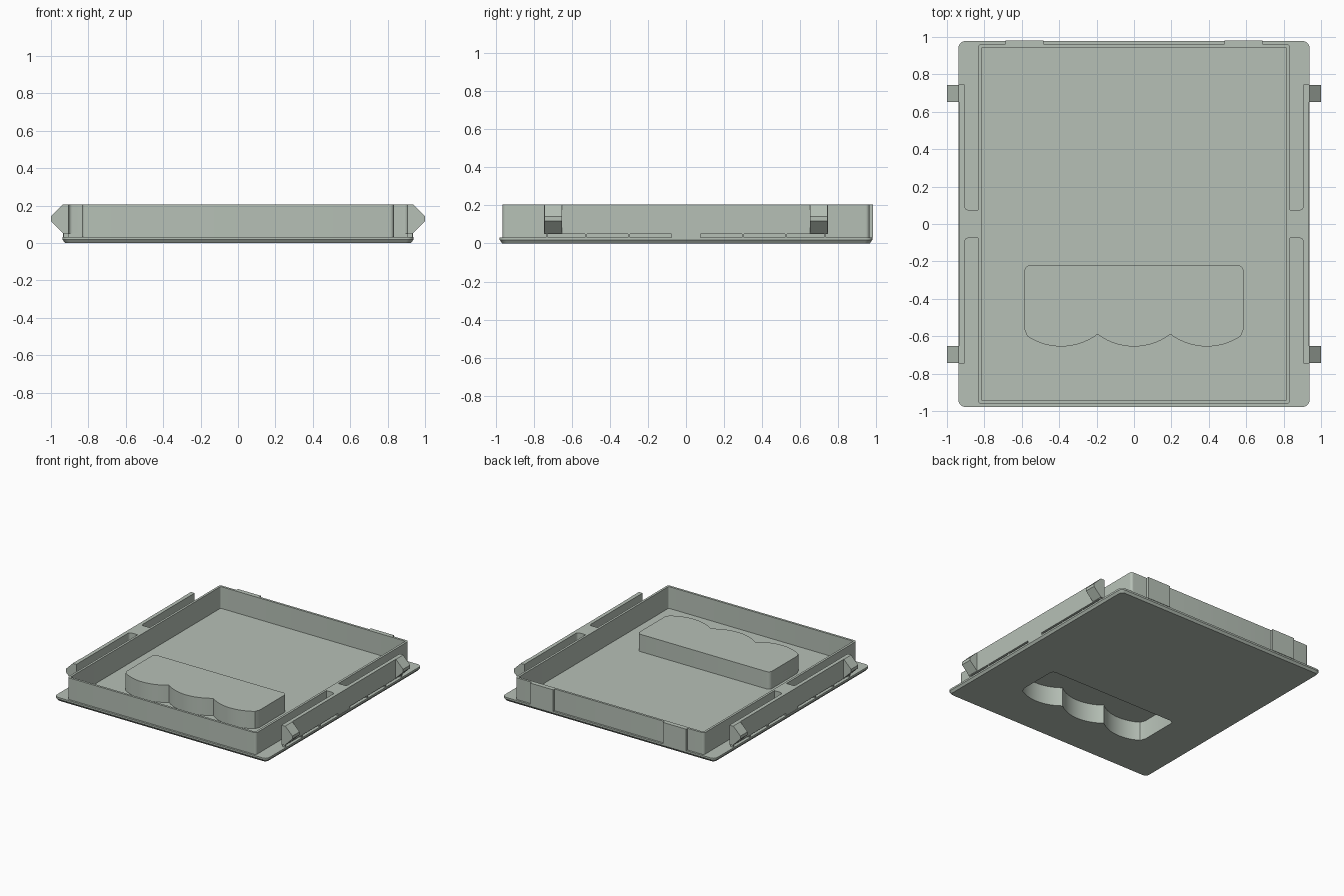
import bpy, bmesh
from math import sin, cos, pi, sqrt, radians

if "Cube" in bpy.data.objects:
    bpy.data.objects.remove(bpy.data.objects["Cube"])

# One sage grey plastic
sage = bpy.data.materials.new("sage_grey_plastic")
sage.use_nodes = True
colour = (0.47, 0.53, 0.47, 1)
sage.diffuse_color = colour
sage.node_tree.nodes["Principled BSDF"].inputs["Base Color"].default_value = colour


def loft(name, rings):
    """Skin a stack of matching rings of 3D points and cap both ends."""
    bm = bmesh.new()
    loops = [[bm.verts.new(p) for p in ring] for ring in rings]
    n = len(loops[0])
    for a, b in zip(loops, loops[1:]):
        for i in range(n):
            j = (i + 1) % n
            bm.faces.new((a[i], a[j], b[j], b[i]))
    bm.faces.new(loops[0][::-1])
    bm.faces.new(loops[-1])
    bmesh.ops.recalc_face_normals(bm, faces=bm.faces)
    mesh = bpy.data.meshes.new(name)
    bm.to_mesh(mesh)
    bm.free()
    mesh.materials.append(sage)
    obj = bpy.data.objects.new(name, mesh)
    bpy.context.collection.objects.link(obj)
    return obj


def prism(name, outline, z0, z1):
    return loft(name, [[(x, y, z) for x, y in outline] for z in (z0, z1)])


def box(name, x0, x1, y0, y1, z0, z1):
    return prism(name, [(x0, y0), (x1, y0), (x1, y1), (x0, y1)], z0, z1)


def arc(cx, cy, r, start, end, steps=6):
    return [(cx + r * cos(start + (end - start) * i / steps),
             cy + r * sin(start + (end - start) * i / steps)) for i in range(steps + 1)]


def rounded_ring(hx, hy, r, z):
    pts = []
    for k, (sx, sy) in enumerate([(1, 1), (-1, 1), (-1, -1), (1, -1)]):
        pts += arc(sx * (hx - r), sy * (hy - r), r, k * pi / 2, (k + 1) * pi / 2)
    return [(x, y, z) for x, y in pts]


def grip_outline(inset):
    """Rounded back, three scalloped lobes along the front."""
    half, back, r = 0.585 - inset, -0.22 - inset, 0.03
    pts = arc(half - r, back - r, r, 0, pi / 2) + arc(-half + r, back - r, r, pi / 2, pi)
    pts.append((-half, -0.565 + inset))
    for lobe in (-1, 0, 1):
        lo = -0.195 if lobe > -1 else -0.18 + inset
        hi = 0.195 if lobe < 1 else 0.18 - inset
        for i in range(17):
            u = lo + (hi - lo) * i / 16
            if lobe > -1 and i == 0:
                continue
            pts.append((lobe * 0.39 + u, -0.33 - sqrt((0.325 - inset) ** 2 - u * u)))
    pts.append((half, -0.565 + inset))
    return pts


def combine(target, tool, operation):
    mod = target.modifiers.new(operation.lower(), "BOOLEAN")
    mod.object, mod.operation, mod.solver = tool, operation, "EXACT"
    tool.hide_render = True
    bpy.context.view_layer.update()
    result = bpy.data.meshes.new_from_object(
        target.evaluated_get(bpy.context.evaluated_depsgraph_get()))
    target.modifiers.clear()
    target.data = result
    bpy.data.objects.remove(tool)


# Base plate with chamfered underside, upright wall and inner floor
FLOOR, TOP = 0.032, 0.205
tray = loft("tray", [
    rounded_ring(0.925, 0.965, 0.03, 0),
    rounded_ring(0.938, 0.978, 0.035, 0.018),
    rounded_ring(0.938, 0.978, 0.035, FLOOR),
    rounded_ring(0.833, 0.963, 0.02, FLOOR),
    rounded_ring(0.833, 0.963, 0.02, TOP),
    rounded_ring(0.815, 0.945, 0.01, TOP),
    rounded_ring(0.815, 0.945, 0.01, FLOOR)])

# Scalloped finger grip, hollow from underneath
combine(tray, prism("grip_block", grip_outline(0), 0.02, 0.17), "UNION")
combine(tray, prism("grip_hollow", grip_outline(0.015), -0.05, 0.15), "DIFFERENCE")
parts = [tray]

# Spring arms with clips on both sides
ARM_BOTTOM = 0.05
for side, word in ((1, "left"), (-1, "right")):
    half = [(0.935, 0.745), (0.905, 0.745)] + arc(0.885, 0.095, 0.02, 0, -pi / 2) + [(0.825, 0.075)]
    outline = half + [(x, -y) for x, y in reversed(half)]
    parts.append(prism(word + "_spring_arms", [(side * x, y) for x, y in outline], ARM_BOTTOM, TOP))
    x0, x1 = sorted((side * 0.825, side * 0.935))
    parts.append(box(word + "_arm_bridge", x0, x1, -0.075, 0.075, FLOOR - 0.005, ARM_BOTTOM))
    for end, where in ((1, "back"), (-1, "front")):
        # Wedge-shaped clip near the free end of the arm
        profile = [(0.925, TOP), (0.937, TOP), (1, 0.142), (1, 0.118), (0.935, 0.053), (0.925, 0.053)]
        parts.append(loft(f"{word}_{where}_clip",
                          [[(side * x, end * y, z) for x, z in profile] for y in (0.652, 0.742)]))
        # Thin posts holding the arm above the plate
        for i, y in enumerate((0.3, 0.525, 0.73)):
            x0, x1 = sorted((side * 0.907, side * 0.933))
            parts.append(box(f"{word}_{where}_arm_post_{i + 1}", x0, x1,
                             end * y - 0.005, end * y + 0.005, FLOOR - 0.005, ARM_BOTTOM + 0.005))

# Raised pads on the back wall
for side, word in ((1, "left"), (-1, "right")):
    x0, x1 = sorted((side * 0.485, side * 0.688))
    parts.append(box(word + "_back_pad", x0, x1, 0.95, 0.982, FLOOR - 0.002, TOP))

# Smooth the rounded corners, keep edges crisp
bpy.ops.object.select_all(action="DESELECT")
for obj in parts:
    obj.select_set(True)
bpy.context.view_layer.objects.active = tray
bpy.ops.object.shade_smooth_by_angle(angle=radians(30))
